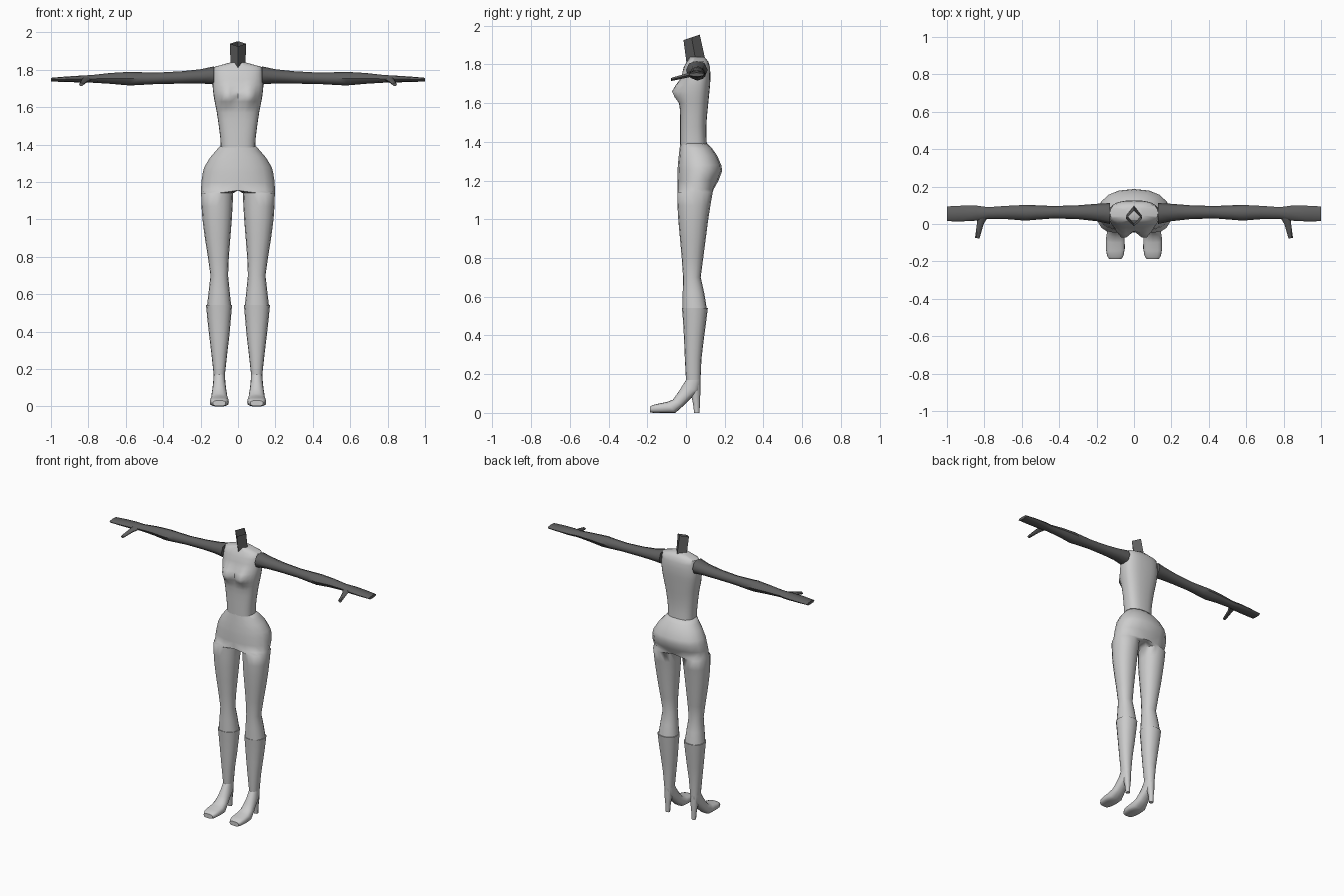
import bpy, bmesh, math
from mathutils import Vector


def material(name, v):
    m = bpy.data.materials.new(name)
    m.diffuse_color = (v, v, v, 1)
    return m


LIGHT = material("light grey", 0.60)
DARK = material("dark grey", 0.115)


def ring(c, u, v, n, p=2.0):
    """Superellipse around c with half axes u and v."""
    c, u, v = Vector(c), Vector(u), Vector(v)
    out = []
    for i in range(n):
        a = 2 * math.pi * i / n
        s, t = math.cos(a), math.sin(a)
        s = math.copysign(abs(s) ** (2 / p), s)
        t = math.copysign(abs(t) ** (2 / p), t)
        out.append(c + u * s + v * t)
    return out


def flat(z, x0, x1, y0, y1, n=16, p=2.2):
    """Level ring given by its extents."""
    return ring(((x0 + x1) / 2, (y0 + y1) / 2, z), ((x1 - x0) / 2, 0, 0),
                (0, (y1 - y0) / 2, 0), n, p)


def loft(name, rings, mat, mirror=False, caps=(True, True), angle=50):
    bm = bmesh.new()
    loops = [[bm.verts.new(p) for p in r] for r in rings]
    n = len(loops[0])
    for a, b in zip(loops, loops[1:]):
        for i in range(n):
            j = (i + 1) % n
            bm.faces.new((a[i], a[j], b[j], b[i]))
    if caps[0]:
        bm.faces.new(loops[0])
    if caps[1]:
        bm.faces.new(loops[-1])
    bmesh.ops.recalc_face_normals(bm, faces=bm.faces)
    # drop hidden walls lying on the centre plane
    inner = [f for f in bm.faces if all(abs(v.co.x) < 1e-5 for v in f.verts)]
    bmesh.ops.delete(bm, geom=inner, context='FACES')
    me = bpy.data.meshes.new(name)
    bm.to_mesh(me)
    bm.free()
    me.materials.append(mat)
    ob = bpy.data.objects.new(name, me)
    bpy.context.collection.objects.link(ob)
    bpy.ops.object.select_all(action='DESELECT')
    ob.select_set(True)
    bpy.context.view_layer.objects.active = ob
    bpy.ops.object.shade_smooth_by_angle(angle=math.radians(angle))
    if mirror:
        m = ob.modifiers.new("mirror", 'MIRROR')
        m.merge_threshold = 0.0005
    return ob


# Torso: level rings with a bust pushed out of the front
rows = [(1.385, .092, -.03, .108), (1.43, .094, -.03, .105), (1.48, .100, -.03, .105),
        (1.53, .107, -.03, .108), (1.57, .113, -.032, .112), (1.60, .119, -.033, .115),
        (1.63, .125, -.033, .118), (1.66, .130, -.032, .121), (1.69, .134, -.030, .124),
        (1.72, .136, -.026, .126), (1.75, .134, -.020, .126), (1.785, .132, -.012, .124),
        (1.815, .128, .005, .115), (1.838, .045, .02, .095)]
torso = []
for z, w, y0, y1 in rows:
    r = flat(z, -w, w, y0, y1, 28, 2.6)
    for p in r:
        if p.y < 0.03:
            dz = (z - 1.655) / (.05 if z > 1.655 else .038)
            dx = (abs(p.x) - .058) / .04
            p.y -= .05 * math.exp(-dz * dz - dx * dx)
    torso.append(r)
loft("torso", torso, LIGHT)

# Neck: open leaning tube with a diamond section
loft("neck", [ring((0, .05, 1.822), (.04, 0, 0), (0, .048, .01), 4),
              ring((0, .029, 1.939), (.043, 0, 0), (0, .042, .014), 4)],
     DARK, caps=(False, False), angle=20)


# Hips and legs: half-ellipse hip rings that become leg rings
def hip(z, w, y0, y1, p=2.2):
    r = flat(z, -w, w, y0, y1, 16, p)
    return [Vector((max(q.x, 0), q.y, z)) for q in r]


legs = [hip(1.39, .098, -.03, .11), hip(1.365, .12, -.033, .135),
        hip(1.33, .15, -.037, .16), hip(1.28, .18, -.042, .182),
        hip(1.25, .188, -.044, .187), hip(1.20, .196, -.045, .168),
        hip(1.155, .197, -.045, .143)]
for z, x0, x1, y0, y1 in [(1.14, .026, .197, -.045, .138), (1.07, .029, .195, -.044, .126),
                          (1.0, .033, .19, -.04, .115), (.9, .041, .177, -.031, .102),
                          (.8, .049, .161, -.022, .089), (.7, .053, .147, -.015, .076),
                          (.62, .045, .156, -.017, .094), (.535, .036, .166, -.018, .108)]:
    legs.append(flat(z, x0, x1, y0, y1))
loft("hips_and_legs", legs, LIGHT, mirror=True, angle=60)

# Boot shafts
shaft = [flat(z, x0, x1, y0, y1) for z, x0, x1, y0, y1 in [
    (.542, .032, .171, -.021, .113), (.47, .038, .164, -.015, .104),
    (.38, .046, .154, -.01, .092), (.28, .058, .142, -.006, .08),
    (.17, .07, .13, 0, .075)]]
loft("boot_shaft", shaft, LIGHT, mirror=True, caps=(True, False))


# Feet: each ring spans an instep point and a sole point
def foot_ring(top, sole, hw, p):
    a, b = Vector((.1, *top)), Vector((.1, *sole))
    return ring((a + b) / 2, (hw, 0, 0), (b - a) / 2, 16, p)


foot = [foot_ring(*f) for f in [
    ((0, .17), (.075, .17), .03, 2.2), ((-.022, .135), (.07, .115), .033, 2.2),
    ((-.045, .1), (.035, .085), .037, 2.2), ((-.068, .068), (-.01, .04), .043, 2.4),
    ((-.1, .056), (-.055, 0), .05, 2.8), ((-.145, .047), (-.115, 0), .051, 3),
    ((-.175, .04), (-.165, 0), .044, 3), ((-.186, .032), (-.186, .002), .034, 3)]]
loft("boot_foot", foot, LIGHT, mirror=True)
loft("boot_heel", [flat(.175, .071, .129, .01, .075, 8), flat(.10, .076, .124, .024, .074, 8),
                   flat(.05, .084, .116, .036, .072, 8), flat(0, .086, .114, .042, .07, 8)],
     LIGHT, mirror=True)

# Arms tapering to flat hands
arm = [ring((x, (y0 + y1) / 2, (z0 + z1) / 2), (0, (y1 - y0) / 2, 0),
            (0, 0, (z1 - z0) / 2), 8, p) for x, y0, y1, z0, z1, p in [
    (.128, .0, .112, 1.722, 1.818, 2.2), (.2, .015, .108, 1.727, 1.803, 2),
    (.3, .026, .1, 1.726, 1.792, 2), (.43, .03, .096, 1.724, 1.785, 2),
    (.52, .023, .1, 1.719, 1.787, 2), (.58, .018, .102, 1.716, 1.789, 2),
    (.68, .026, .097, 1.725, 1.783, 2), (.78, .028, .09, 1.731, 1.772, 2),
    (.84, .018, .098, 1.732, 1.769, 2.2), (.92, .014, .098, 1.735, 1.764, 2.4),
    (1.0, .015, .094, 1.737, 1.757, 2.6)]]
loft("arm", arm, DARK, mirror=True)

# Thumbs
loft("thumb", [ring((.805, .045, 1.752), (.03, 0, 0), (0, 0, .014), 6),
               ring((.822, .0, 1.741), (.018, 0, 0), (0, 0, .013), 6),
               ring((.838, -.076, 1.722), (.012, .002, 0), (0, 0, .009), 6)],
     DARK, mirror=True)
